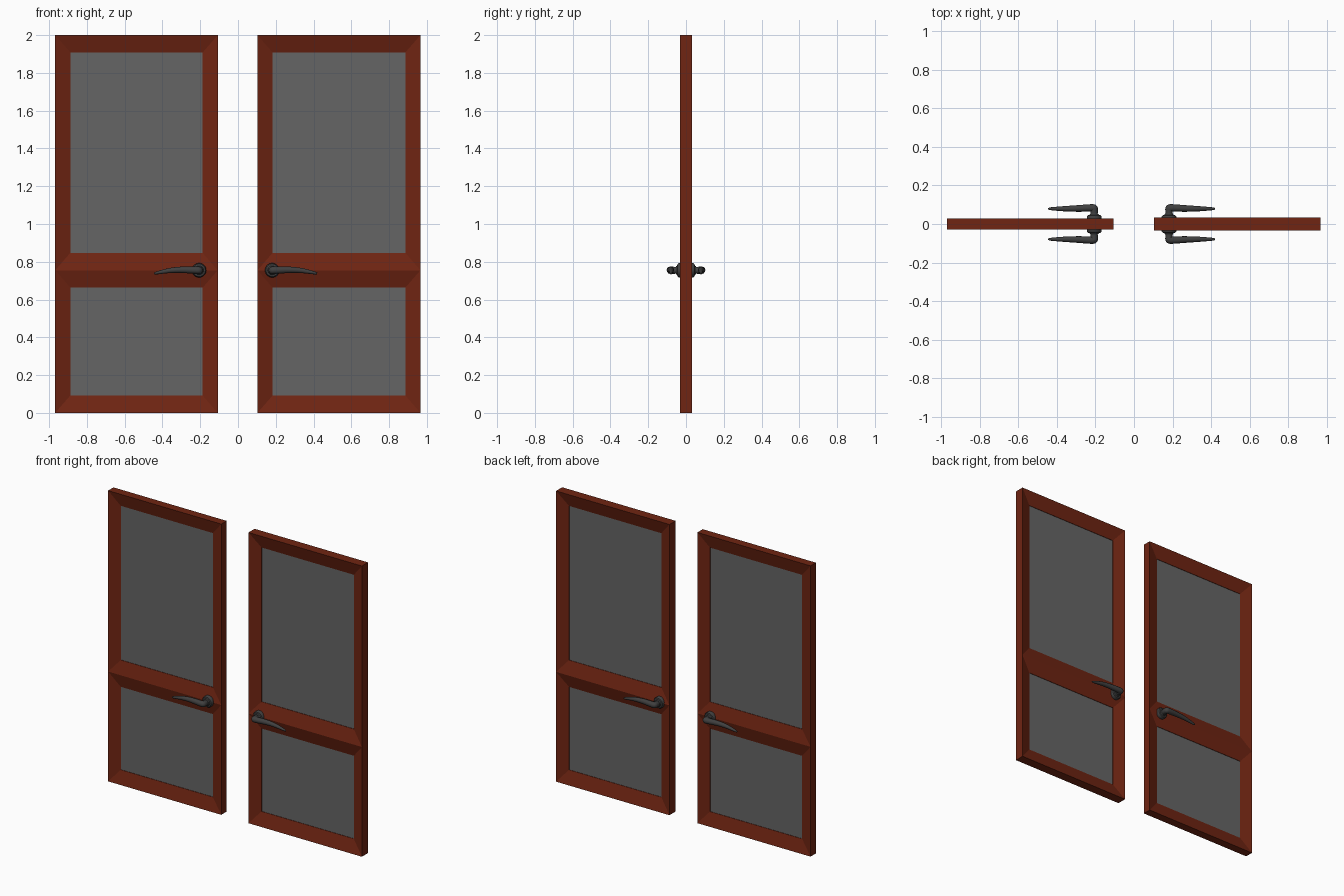
import bpy, bmesh, math

if "Cube" in bpy.data.objects:
    bpy.data.objects.remove(bpy.data.objects["Cube"])


def material(name, color):
    m = bpy.data.materials.new(name)
    m.diffuse_color = color
    m.use_nodes = True
    m.node_tree.nodes["Principled BSDF"].inputs["Base Color"].default_value = m.diffuse_color
    return m


WOOD = material("red_wood", (0.16, 0.018, 0.006, 1))
GLASS = material("smoked_glass", (0.13, 0.13, 0.13, 0.72))
METAL = material("dark_metal", (0.05, 0.05, 0.05, 1))

HEIGHT, RIDGE = 2.0, 0.755      # door height, ridge of the middle rail
INX, INZ = 0.08, 0.092          # visible frame widths
LIP = 0.006                     # half thickness of frame at the glass
PANELS = [(0, RIDGE), (RIDGE, HEIGHT)]


def add_object(name, bm, mat):
    bmesh.ops.remove_doubles(bm, verts=bm.verts, dist=1e-5)
    bmesh.ops.recalc_face_normals(bm, faces=bm.faces)
    me = bpy.data.meshes.new(name)
    bm.to_mesh(me)
    bm.free()
    me.materials.append(mat)
    ob = bpy.data.objects.new(name, me)
    bpy.context.collection.objects.link(ob)
    return ob


def rect(bm, x0, x1, z0, z1, y):
    return [bm.verts.new((x, y, z)) for x, z in ((x0, z0), (x1, z0), (x1, z1), (x0, z1))]


def smooth(ob, angle=40):
    bpy.ops.object.select_all(action='DESELECT')
    ob.select_set(True)
    bpy.context.view_layer.objects.active = ob
    bpy.ops.object.shade_smooth_by_angle(angle=math.radians(angle))


def door(side, x0, x1, half):
    # frame: mitred faces sloping from the outer edge and middle ridge to the glass
    bm = bmesh.new()
    for n, (z0, z1) in enumerate(PANELS):
        rings = [rect(bm, x0, x1, z0, z1, -half),
                 rect(bm, x0 + INX, x1 - INX, z0 + INZ, z1 - INZ, -LIP),
                 rect(bm, x0 + INX, x1 - INX, z0 + INZ, z1 - INZ, LIP),
                 rect(bm, x0, x1, z0, z1, half)]
        for k in range(4):
            a, b = rings[k], rings[(k + 1) % 4]
            for i in range(4):
                if k == 3 and i == (2, 0)[n]:
                    continue        # no wall inside the middle rail
                j = (i + 1) % 4
                bm.faces.new((a[i], a[j], b[j], b[i]))
    add_object(side + "_door_frame", bm, WOOD)

    # glass panes
    for label, (z0, z1) in zip(("lower", "upper"), PANELS):
        bm = bmesh.new()
        a = rect(bm, x0 + INX, x1 - INX, z0 + INZ, z1 - INZ, -0.003)
        b = rect(bm, x0 + INX, x1 - INX, z0 + INZ, z1 - INZ, 0.003)
        bm.faces.new(a)
        bm.faces.new(b)
        for i in range(4):
            j = (i + 1) % 4
            bm.faces.new((a[i], a[j], b[j], b[i]))
        add_object(f"{side}_{label}_glass", bm, GLASS)


def handle(side, face, x, dx, sy):
    # rosette: lathed collar against the door
    profile = [(0, 0.022), (0.038, 0.022), (0.038, 0.038), (0.033, 0.045),
               (0.024, 0.047), (0.020, 0.054), (0, 0.054)]
    bm = bmesh.new()
    vs = [bm.verts.new((x + r, sy * y, RIDGE)) for r, y in profile]
    edges = [bm.edges.new(p) for p in zip(vs, vs[1:])]
    bmesh.ops.spin(bm, geom=vs + edges, cent=(x, 0, RIDGE), axis=(0, 1, 0),
                   angle=2 * math.pi, steps=28)
    smooth(add_object(f"{side}_{face}_rosette", bm, METAL))

    # lever: stem turning into a tapering, drooping grip (along, out, up, radius)
    path = [(0, 0.03, 0, .018), (0, 0.06, 0, .018), (0, 0.080, 0, .020),
            (0.004, 0.083, 0, .020), (0.03, 0.083, 0.001, .019),
            (0.09, 0.080, 0.003, .017), (0.15, 0.079, 0, .014),
            (0.20, 0.079, -0.009, .010), (0.232, 0.079, -0.016, .007),
            (0.238, 0.079, -0.017, .004)]
    cu = bpy.data.curves.new("lever", 'CURVE')
    cu.dimensions = '3D'
    cu.bevel_depth = 1.0
    cu.bevel_resolution = 4
    cu.use_fill_caps = True
    sp = cu.splines.new('NURBS')
    sp.points.add(len(path) - 1)
    for p, (a, o, u, r) in zip(sp.points, path):
        p.co = (x + dx * a, sy * o, RIDGE + u, 1)
        p.radius = r
    sp.order_u = 3
    sp.use_endpoint_u = True
    sp.resolution_u = 5
    ob = bpy.data.objects.new("lever_path", cu)
    bpy.context.collection.objects.link(ob)
    bpy.context.view_layer.update()
    me = bpy.data.meshes.new_from_object(ob.evaluated_get(bpy.context.evaluated_depsgraph_get()))
    bpy.data.objects.remove(ob)
    bm = bmesh.new()
    bm.from_mesh(me)
    smooth(add_object(f"{side}_{face}_lever", bm, METAL), 50)


# two doors, each with a handle on both faces
for side, x0, x1, half, hx, dx in (("left", -0.968, -0.107, 0.029, -0.206, -1),
                                   ("right", 0.103, 0.966, 0.033, 0.181, 1)):
    door(side, x0, x1, half)
    for face, sy in (("front", -1), ("back", 1)):
        handle(side, face, hx, dx, sy)
